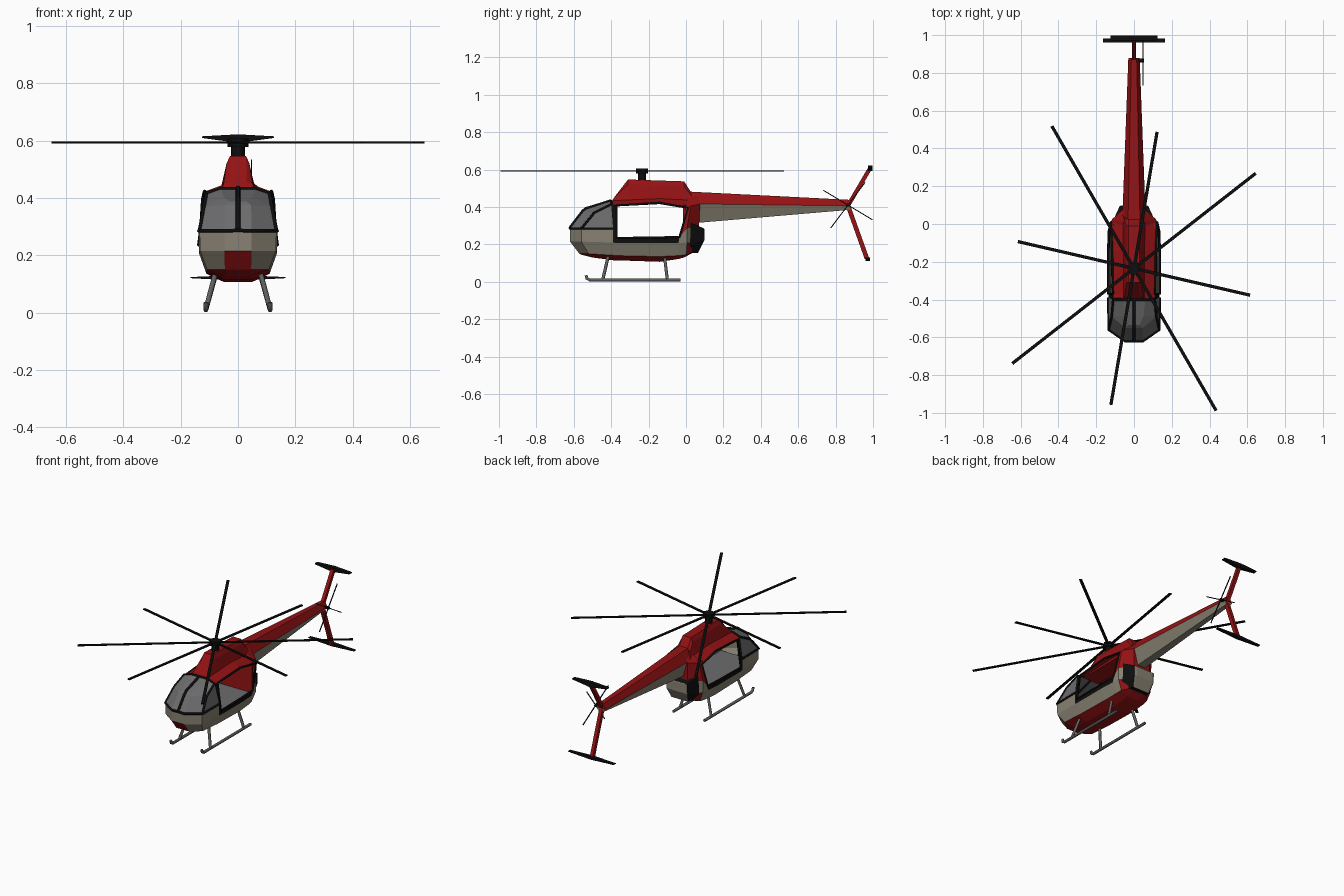
import bpy, bmesh, math
from mathutils import Vector

old = bpy.data.objects.get("Cube")
if old:
    bpy.data.objects.remove(old, do_unlink=True)


def material(name, rgb):
    m = bpy.data.materials.new(name)
    m.use_nodes = True
    m.diffuse_color = (*rgb, 1)
    m.node_tree.nodes["Principled BSDF"].inputs["Base Color"].default_value = (*rgb, 1)
    return m


RED, BEIGE, GLASS, BLACK, STEEL = range(5)
MATS = [material("red paint", (0.30, 0.006, 0.007)),
        material("beige paint", (0.25, 0.225, 0.17)),
        material("grey glass", (0.15, 0.15, 0.155)),
        material("black trim", (0.004, 0.004, 0.004)),
        material("skid steel", (0.12, 0.12, 0.12))]


def finish(name, bm):
    bmesh.ops.recalc_face_normals(bm, faces=bm.faces)
    me = bpy.data.meshes.new(name)
    bm.to_mesh(me)
    bm.free()
    for m in MATS:
        me.materials.append(m)
    ob = bpy.data.objects.new(name, me)
    bpy.context.collection.objects.link(ob)
    return ob


def loft(name, rings, colour):
    """Skin half sections (x, y, z), mirrored in x; colour(segment, strip) or None for a hole."""
    bm = bmesh.new()
    n = len(rings[0])
    loops = [[bm.verts.new(p) for p in r] + [bm.verts.new((-x, y, z)) for x, y, z in reversed(r)]
             for r in rings]

    def face(verts, c):
        if c is not None:
            bm.faces.new(verts).material_index = c

    last = len(rings) - 1
    for g in range(last):
        a, b = loops[g], loops[g + 1]
        for k in range(2 * n):
            j = (k + 1) % (2 * n)
            strip = k if k < n else 2 * n - 2 - k
            face((a[k], a[j], b[j], b[k]), colour(g, strip))
    # close both ends with bands from left to right
    for ring, g in ((loops[0], -1), (loops[last], last)):
        for i in range(n - 1):
            face((ring[i], ring[i + 1], ring[-i - 2], ring[-i - 1]), colour(g, i))
    return finish(name, bm)


def bar(name, a, b, width, height, mat, taper=1.0):
    """Box beam from a to b, its far end scaled by taper."""
    a, b = Vector(a), Vector(b)
    bm = bmesh.new()
    bmesh.ops.create_cube(bm, size=1)
    rot = (b - a).to_track_quat('Y', 'Z')
    for v in bm.verts:
        s = taper if v.co.y > 0 else 1
        local = Vector((v.co.x * width, (v.co.y + 0.5) * (b - a).length, v.co.z * height * s))
        v.co = a + rot @ local
    for f in bm.faces:
        f.material_index = mat
    return finish(name, bm)


def tube(name, pts, radius, mat, cyclic=False):
    cu = bpy.data.curves.new(name, 'CURVE')
    cu.dimensions = '3D'
    cu.bevel_depth = radius
    cu.bevel_resolution = 1
    cu.use_fill_caps = True
    sp = cu.splines.new('POLY')
    sp.points.add(len(pts) - 1)
    for p, co in zip(sp.points, pts):
        p.co = (*co, 1)
    sp.use_cyclic_u = cyclic
    cu.materials.append(MATS[mat])
    ob = bpy.data.objects.new(name, cu)
    bpy.context.collection.objects.link(ob)
    bpy.ops.object.select_all(action='DESELECT')
    ob.select_set(True)
    bpy.context.view_layer.objects.active = ob
    bpy.ops.object.convert(target='MESH')
    return ob


def flip(pts, side):
    return [(side * x, y, z) for x, y, z in pts]


# Cabin shell: keel, chine, belt low, belt high, shoulder, roof edge
nose = [(.045, -.56, .145), (.046, -.57, .15), (.047, -.62, .215),
        (.047, -.62, .285), (.046, -.55, .375), (.03, -.535, .388)]
cheek = [(.045, -.50, .13), (.108, -.52, .15), (.132, -.56, .215),
         (.134, -.56, .285), (.118, -.49, .37), (.05, -.49, .403)]
post_front = [(.05, -.39, .115), (.11, -.39, .142), (.136, -.39, .21),
              (.136, -.39, .285), (.11, -.40, .415), (.06, -.40, .432)]
post_back = [(.05, -.37, .115), (.11, -.37, .14), (.136, -.37, .207),
             (.136, -.37, .235), (.112, -.37, .408), (.06, -.37, .435)]
middle = [(.05, -.14, .107), (.11, -.14, .135), (.136, -.14, .207),
          (.136, -.14, .237), (.116, -.14, .422), (.055, -.14, .445)]
pillar_front = [(.045, -.04, .122), (.105, -.04, .14), (.13, -.04, .208),
                (.132, -.035, .24), (.122, .01, .395), (.055, -.01, .44)]
pillar_back = [(.045, -.01, .13), (.10, .0, .145), (.125, .005, .21),
               (.127, .005, .285), (.116, .025, .405), (.055, .01, .44)]
rear = [(.04, .025, .15), (.05, .045, .16), (.06, .065, .21),
        (.06, .07, .30), (.062, .075, .415), (.03, .07, .47)]


def cabin_colour(g, s):
    if s <= 0:
        return RED
    if s == 1:
        return RED if g in (-1, 6) else BEIGE
    if s == 2:
        return BLACK if g in (2, 3, 4) else BEIGE
    if g < 2:
        return GLASS
    if s == 3 and g in (3, 4):
        return None
    return BLACK if s == 3 and g == 2 else RED


loft("cabin_shell", [nose, cheek, post_front, post_back, middle,
                     pillar_front, pillar_back, rear], cabin_colour)

# Cabin interior
bar("cabin_floor", (0, -.54, .205), (0, -.02, .205), .25, .012, GLASS)
bar("rear_bulkhead", (0, -.015, .30), (0, .0, .30), .22, .22, RED)

# Black frames round the glass and doors
tube("windscreen_centre_frame", [(0, -.622, .287), (0, -.552, .378), (0, -.535, .392),
                                 (0, -.49, .405), (0, -.40, .434)], .009, BLACK)
for side, label in ((1, "left"), (-1, "right")):
    tube(label + "_glass_sill", flip([(0, -.62, .287), nose[3], cheek[3], post_front[3]], side), .007, BLACK)
    tube(label + "_glass_corner", flip([cheek[3], cheek[4], post_front[4]], side), .007, BLACK)
    tube(label + "_door_frame", flip([post_back[3], post_back[4], middle[4], pillar_front[4],
                                      pillar_front[3], middle[3]], side), .007, BLACK, True)
tube("windscreen_top_frame", [post_front[4], post_front[5]] +
     flip([post_front[5], post_front[4]], -1), .007, BLACK)

# Engine cowl on the roof
loft("engine_cowl", [[(.058, -.40, .425), (.05, -.385, .45), (.03, -.38, .455)],
                     [(.058, -.30, .425), (.04, -.31, .52), (.028, -.31, .547)],
                     [(.062, -.02, .425), (.042, -.01, .51), (.03, -.01, .537)],
                     [(.062, .05, .42), (.05, .03, .46), (.03, .025, .482)]],
     lambda g, s: RED)

# Tail boom, beige below and red above
loft("tail_boom", [[(.03, .0, .31), (.063, .0, .417), (.032, .0, .483)],
                   [(.014, .88, .385), (.03, .88, .406), (.014, .88, .438)]],
     lambda g, s: BEIGE if s <= 0 else RED)

# Rear engine hatch with black sides
loft("rear_hatch", [[(.07, .02, .155), (.11, .015, .20), (.11, .02, .32)],
                    [(.06, .064, .155), (.075, .094, .22), (.075, .096, .285)],
                    [(.045, .066, .16), (.06, .098, .222), (.06, .098, .282)]],
     lambda g, s: BEIGE if g in (1, 2) else BLACK)

# Tail fins and stabilisers
bar("upper_fin", (0, .865, .405), (0, .98, .60), .022, .022, RED)
bar("lower_fin", (0, .865, .41), (0, .967, .125), .022, .024, RED)
for side, label in ((1, "left"), (-1, "right")):
    bar(label + "_upper_stabiliser", (0, .985, .607), (side * .125, .985, .612), .026, .03, BLACK, .2)
    bar(label + "_lower_stabiliser", (0, .972, .121), (side * .165, .972, .122), .022, .02, BLACK, .2)

# Main rotor
HUB = Vector((0, -.235, .593))
tube("rotor_mast", [(0, -.235, .53), (0, -.235, .595)], .024, BLACK)
tube("rotor_hub", [(0, -.235, .578), (0, -.235, .607)], .036, BLACK)
for i, (angle, length) in enumerate(((120, .87), (80.4, .733), (38, .818), (-13, .631))):
    for turn in (0, 180):
        t = math.radians(angle + turn)
        tip = HUB + Vector((math.cos(t), math.sin(t), 0)) * length
        bar(f"rotor_blade_{i}_{turn}", HUB, tip, .017, .006, BLACK)

# Tail rotor on the left side
tube("tail_rotor_axle", [(.0, .866, .41), (.052, .866, .41)], .01, BLACK)
for i, angle in enumerate((-31, 53, 149, 233)):
    t = math.radians(angle)
    tip = (.047, .866 + .153 * math.cos(t), .41 + .153 * math.sin(t))
    bar(f"tail_rotor_blade_{i}", (.047, .866, .41), tip, .005, .005, BLACK)

# Landing skids
for side, label in ((1, "left"), (-1, "right")):
    tube(label + "_skid", flip([(.112, -.03, .01), (.112, -.515, .01), (.112, -.53, .018),
                                (.112, -.534, .035)], side), .009, STEEL)
    tube(label + "_front_strut", flip([(.078, -.415, .14), (.112, -.445, .012)], side), .009, STEEL)
    tube(label + "_rear_strut", flip([(.078, -.115, .135), (.112, -.10, .012)], side), .009, STEEL)
